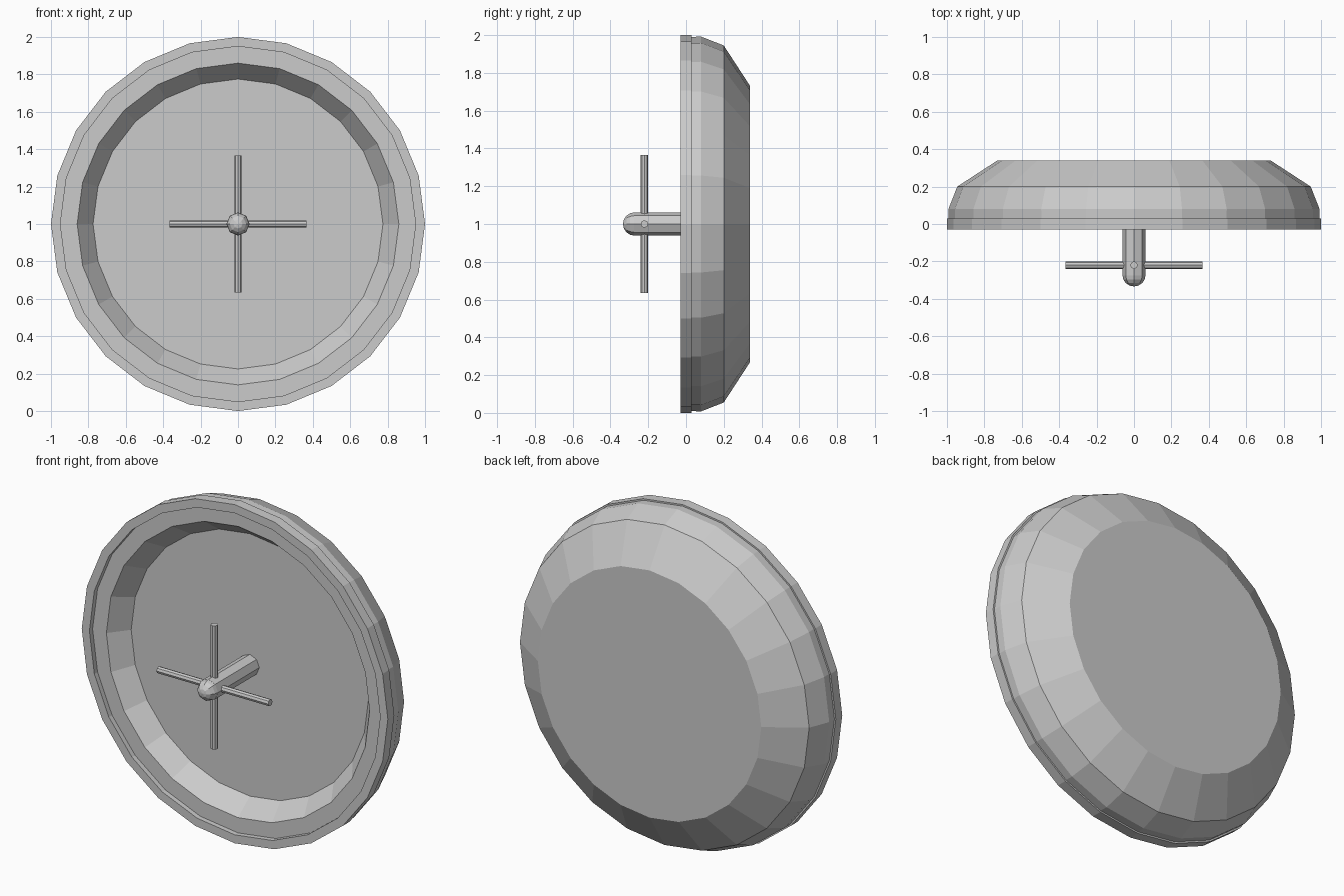
import bpy, bmesh
from math import sin, cos, tau, pi
from mathutils import Matrix, Vector

cube = bpy.data.objects.get("Cube")
if cube:
    bpy.data.objects.remove(cube)

grey = bpy.data.materials.new("plain grey")
grey.use_nodes = True
colour = (0.6, 0.6, 0.6, 1)
grey.diffuse_color = colour
grey.node_tree.nodes["Principled BSDF"].inputs["Base Color"].default_value = colour


def finish(name, bm):
    bmesh.ops.recalc_face_normals(bm, faces=bm.faces)
    mesh = bpy.data.meshes.new(name)
    bm.to_mesh(mesh)
    bm.free()
    mesh.materials.append(grey)
    obj = bpy.data.objects.new(name, mesh)
    bpy.context.collection.objects.link(obj)
    return obj


def lathe(name, profile, sides=24, closed=False):
    """Spin (radius, y) points about the front-to-back axis at z = 1."""
    bm = bmesh.new()
    rings = [[bm.verts.new((r * sin(tau * i / sides), y, 1 + r * cos(tau * i / sides)))
              for i in range(sides)] for r, y in profile]
    pairs = list(zip(rings, rings[1:]))
    if closed:
        pairs.append((rings[-1], rings[0]))
    else:
        bm.faces.new(rings[0])
        bm.faces.new(rings[-1])
    for a, b in pairs:
        for i in range(sides):
            j = (i + 1) % sides
            bm.faces.new((a[i], a[j], b[j], b[i]))
    return finish(name, bm)


def rod(name, axis, centre, radius, length):
    bm = bmesh.new()
    turn = Vector((0, 0, 1)).rotation_difference(Vector(axis)).to_matrix().to_4x4()
    bmesh.ops.create_cone(bm, cap_ends=True, segments=8, radius1=radius, radius2=radius,
                          depth=length, matrix=Matrix.Translation(centre) @ turn)
    return finish(name, bm)


# Dish body: flat floor, sloped inner wall, front ledge, rounded outside, flat back
lathe("dish", [(0.775, 0.11), (0.86, 0.0), (0.99, 0.0), (0.992, 0.08),
               (0.945, 0.20), (0.73, 0.34)])

# Raised rim around the front
lathe("rim", [(0.95, -0.03), (1.0, -0.03), (1.0, 0.03), (0.95, 0.03)], closed=True)

# Central stem with a rounded tip
rod("stem", (0, 1, 0), (0, -0.08, 1), 0.062, 0.39)
bm = bmesh.new()
bmesh.ops.create_uvsphere(bm, u_segments=8, v_segments=8, radius=0.062,
                          matrix=Matrix.Translation((0, -0.272, 1)) @ Matrix.Rotation(pi / 2, 4, "X"))
finish("stem_tip", bm)

# Crossed antenna rods
rod("horizontal_rod", (1, 0, 0), (0, -0.22, 1), 0.02, 0.73)
rod("vertical_rod", (0, 0, 1), (0, -0.22, 1), 0.02, 0.73)
